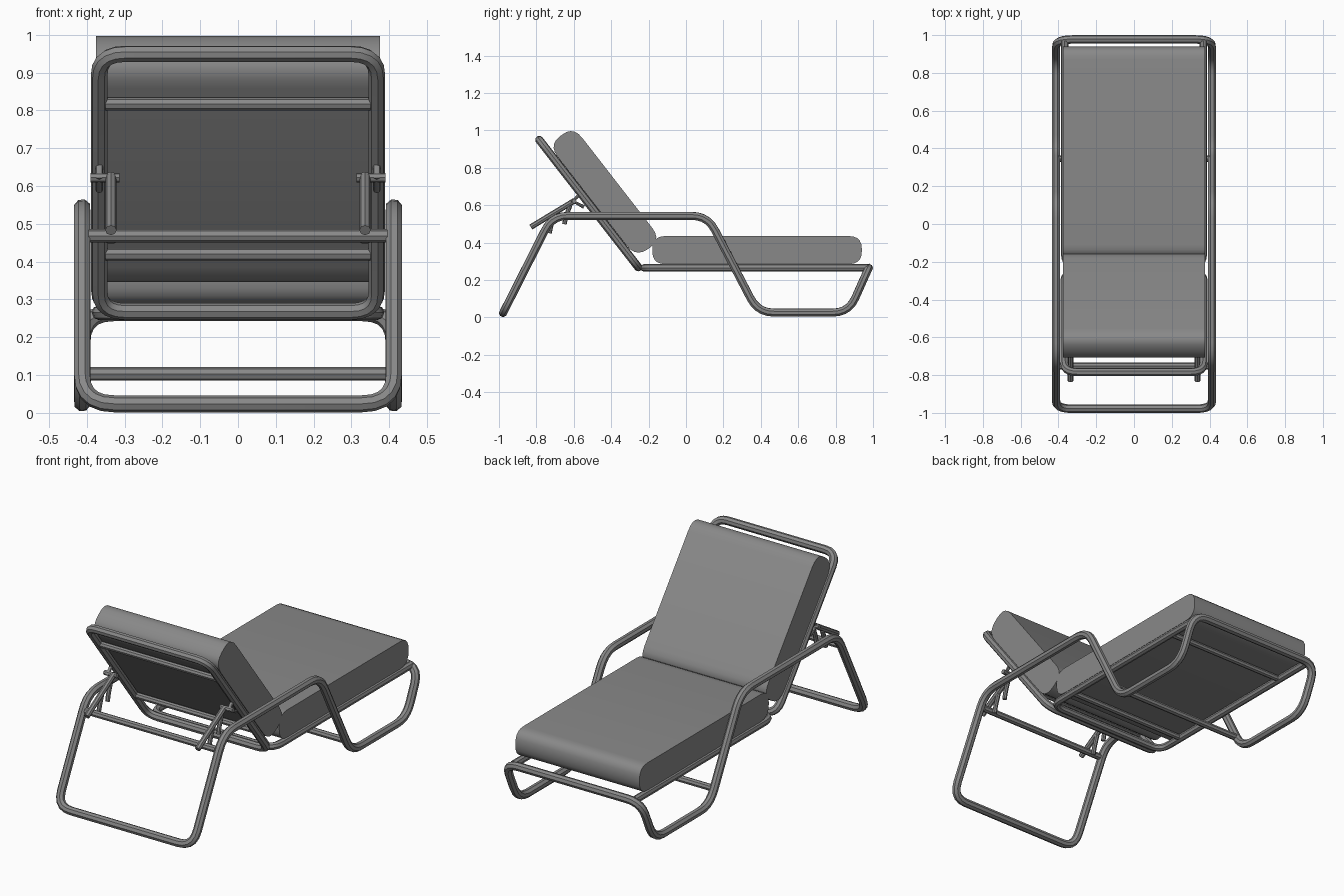
import bpy, bmesh, math
from mathutils import Vector

cube = bpy.data.objects.get("Cube")
if cube:
    bpy.data.objects.remove(cube, do_unlink=True)

grey = bpy.data.materials.new("neutral grey")
grey.use_nodes = True
COLOUR = (0.25, 0.25, 0.25, 1)
grey.diffuse_color = COLOUR
grey.node_tree.nodes["Principled BSDF"].inputs["Base Color"].default_value = COLOUR


def fillet(points, radius, closed, steps=5):
    """Round the corners of a path with quadratic arcs."""
    pts = [Vector(p) for p in points]
    out = []
    for i, p in enumerate(pts):
        if not closed and i in (0, len(pts) - 1):
            out.append(p)
            continue
        before, after = pts[i - 1] - p, pts[(i + 1) % len(pts)] - p
        a = p + before.normalized() * min(radius, before.length * 0.45)
        b = p + after.normalized() * min(radius, after.length * 0.45)
        for k in range(steps + 1):
            t = k / steps
            out.append(a * (1 - t) ** 2 + p * 2 * t * (1 - t) + b * t ** 2)
    return out


def finish(obj):
    obj.data.materials.clear()
    obj.data.materials.append(grey)
    bpy.ops.object.select_all(action="DESELECT")
    obj.select_set(True)
    bpy.context.view_layer.objects.active = obj
    if obj.type == "CURVE":
        bpy.ops.object.convert(target="MESH")
    bpy.ops.object.shade_smooth_by_angle(angle=math.radians(40))


def tube(name, points, r, bend=0.0, closed=False):
    path = fillet(points, bend, closed) if bend else [Vector(p) for p in points]
    curve = bpy.data.curves.new(name, "CURVE")
    curve.dimensions = "3D"
    curve.bevel_depth = r
    curve.bevel_resolution = 2
    curve.use_fill_caps = True
    spline = curve.splines.new("POLY")
    spline.points.add(len(path) - 1)
    for sp, p in zip(spline.points, path):
        sp.co = (*p, 1)
    spline.use_cyclic_u = closed
    obj = bpy.data.objects.new(name, curve)
    bpy.context.collection.objects.link(obj)
    finish(obj)


def cushion(name, outline, half_width):
    """Extrude a side outline of (y, z) points across the width."""
    bm = bmesh.new()
    face = bm.faces.new([bm.verts.new((-half_width, y, z)) for y, z in outline])
    side = bmesh.ops.extrude_face_region(bm, geom=[face])
    moved = [v for v in side["geom"] if isinstance(v, bmesh.types.BMVert)]
    bmesh.ops.translate(bm, verts=moved, vec=(2 * half_width, 0, 0))
    bmesh.ops.recalc_face_normals(bm, faces=bm.faces)
    mesh = bpy.data.meshes.new(name)
    bm.to_mesh(mesh)
    bm.free()
    obj = bpy.data.objects.new(name, mesh)
    bpy.context.collection.objects.link(obj)
    finish(obj)


def mirrored(half):
    """Complete a closed loop from its +x half."""
    return half + [(-x, y, z) for x, y, z in reversed(half)]


# Main frame: one bent tube forming legs, arms and foot bar
W = 0.412
side = [(-0.978, 0.024), (-0.715, 0.543), (0.115, 0.543), (0.385, 0.026),
        (0.87, 0.026), (0.977, 0.265)]
tube("main_frame", mirrored([(W, y, z) for y, z in side]), 0.0225, 0.085, True)
tube("leg_stretcher", [(-W, 0.345, 0.103), (W, 0.345, 0.103)], 0.018)
tube("support_bar", [(-0.395, -0.752, 0.468), (0.395, -0.752, 0.468)], 0.018)

# Seat frame and slats
R = 0.367
tube("seat_frame", [(R, 0.97, 0.265), (R, -0.225, 0.265),
                    (-R, -0.225, 0.265), (-R, 0.97, 0.265)], 0.02, 0.07)
for i, y in enumerate((-0.06, 0.74)):
    tube(f"seat_slat_{i + 1}", [(-R, y, 0.265), (R, y, 0.265)], 0.016)

# Reclined back: u runs up the back, n points out of its front
ORIGIN = Vector((-0.255, 0.268))
U = (Vector((-0.785, 0.95)) - ORIGIN).normalized()
N = Vector((U.y, -U.x))
LENGTH = 0.863


def on_back(u, n):
    return ORIGIN + U * u + N * n


low, high = on_back(0, 0), on_back(LENGTH, 0)
tube("back_frame", mirrored([(R, *low), (R, *high)]), 0.022, 0.07, True)
for i, u in enumerate((0.192, 0.695)):
    p = on_back(u, 0)
    tube(f"back_slat_{i + 1}", [(-0.35, *p), (0.35, *p)], 0.017)

# Cushions, with a fuller round at the outer ends
seat_shape = fillet([(-0.18, 0.285, 0), (0.94, 0.285, 0), (0.94, 0.435, 0),
                     (-0.18, 0.435, 0)], 0.07, True)
cushion("seat_cushion", [p.xy for p in seat_shape], 0.376)
back_shape = fillet([(0.05, 0.022, 0), (0.81, 0.022, 0), (0.81, 0.188, 0),
                     (0.04, 0.188, 0)], 0.08, True)
cushion("back_cushion", [on_back(p.x, p.y) for p in back_shape], 0.376)

# Ratchet struts with hooks, pivot pins and tabs on both sides
for label, s in (("left", 1), ("right", -1)):
    x = s * 0.336
    tube(f"{label}_strut", [(x, -0.595, 0.625), (x, -0.83, 0.483)], 0.015)
    tube(f"{label}_pivot_pin", [(s * 0.314, -0.598, 0.622),
                                (s * 0.39, -0.598, 0.622)], 0.013)
    tube(f"{label}_pivot_tab", [(s * R, -0.57, 0.655), (s * R, -0.605, 0.622),
                                (s * R, -0.545, 0.59)], 0.01)
    for i, y in enumerate((-0.73, -0.65)):
        z = 0.46 + (y + 0.73) * 0.6
        tube(f"{label}_hook_{i + 1}", [(x, y + 0.03, z + 0.09),
                                       (x, y + 0.008, z + 0.03),
                                       (x, y, z - 0.01)], 0.012, 0.02)
